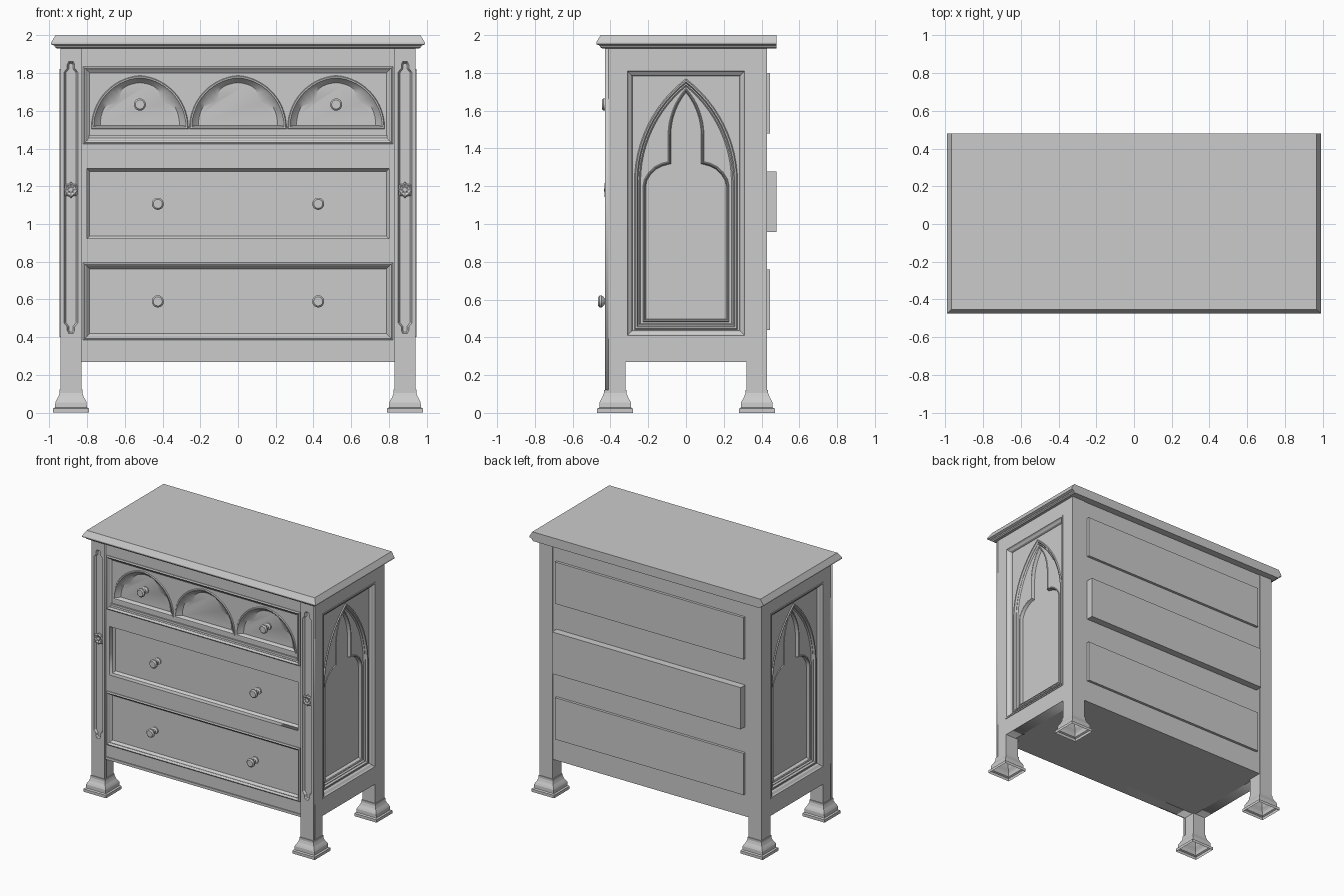
import bpy, bmesh, math
from mathutils import Matrix, Vector

if "Cube" in bpy.data.objects:
    bpy.data.objects.remove(bpy.data.objects["Cube"])

R90 = math.pi / 2
FLAT = Matrix.Identity(4)
FRONT = Matrix.Rotation(R90, 4, 'X')            # local (x, y, depth) -> (x, z, -y)
SIDES = [(s, Matrix.Rotation(s * R90, 4, 'Z') @ FRONT) for s in (1, -1)]


def finish(ob, smooth=False):
    bpy.ops.object.select_all(action='DESELECT')
    ob.select_set(True)
    bpy.context.view_layer.objects.active = ob
    if ob.type == 'CURVE':
        bpy.ops.object.convert(target='MESH')
    if smooth:
        bpy.ops.object.shade_smooth_by_angle(angle=math.radians(35))
    return ob


def loft(name, rings, rot, cap0=False, cap1=True, smooth=False):
    """Skin a stack of (outline, depth) rings with equal point counts."""
    bm = bmesh.new()
    vs = [[bm.verts.new(rot @ Vector((x, y, d))) for x, y in pts] for pts, d in rings]
    for a, b in zip(vs, vs[1:]):
        n = len(a)
        for i in range(n):
            j = (i + 1) % n
            bm.faces.new((a[i], a[j], b[j], b[i]))
    if cap0:
        bm.faces.new(vs[0][::-1])
    if cap1:
        bm.faces.new(vs[-1])
    me = bpy.data.meshes.new(name)
    bm.to_mesh(me)
    bm.free()
    ob = bpy.data.objects.new(name, me)
    bpy.context.collection.objects.link(ob)
    return finish(ob, smooth)


def plate(name, outlines, d0, d1, rot):
    """Flat board between two depths; outlines after the first are holes."""
    cu = bpy.data.curves.new(name, 'CURVE')
    cu.dimensions, cu.fill_mode, cu.extrude = '2D', 'BOTH', (d1 - d0) / 2
    for pts in outlines:
        sp = cu.splines.new('POLY')
        sp.points.add(len(pts) - 1)
        for p, (x, y) in zip(sp.points, pts):
            p.co = (x, y, 0, 1)
        sp.use_cyclic_u = True
    ob = bpy.data.objects.new(name, cu)
    bpy.context.collection.objects.link(ob)
    ob.matrix_world = rot @ Matrix.Translation((0, 0, (d0 + d1) / 2))
    return finish(ob)


def rect(x0, x1, y0, y1):
    return [(x0, y0), (x1, y0), (x1, y1), (x0, y1)]


def box(name, x0, x1, y0, y1, z0, z1):
    return loft(name, [(rect(x0, x1, y0, y1), z0), (rect(x0, x1, y0, y1), z1)], FLAT, True)


def circle(cx, cy, r, n=20, lobe=1.0):
    return [(cx + r * (lobe if i % 2 else 1) * math.cos(math.tau * i / n),
             cy + r * (lobe if i % 2 else 1) * math.sin(math.tau * i / n)) for i in range(n)]


def inset(pts, d):
    """Mitred inward offset of a counter-clockwise outline."""
    out = []
    for i, p in enumerate(pts):
        p, a, b = Vector(p), Vector(pts[i - 1]), Vector(pts[(i + 1) % len(pts)])
        e, f = (p - a).normalized(), (b - p).normalized()
        n1, n2 = Vector((-e.y, e.x)), Vector((-f.y, f.x))
        q = p + (n1 + n2) * (d / (1 + n1.dot(n2)))
        out.append((q.x, q.y))
    return out


def moulding(name, pts, profile, rot, cap=True, smooth=False):
    return loft(name, [(inset(pts, i), d) for i, d in profile], rot, False, cap, smooth)


def sym(half, cx=0):
    left = [(-x, y) for x, y in reversed(half) if x > 1e-5]
    return [(cx + x, y) for x, y in half + left]


def arc_half(w, z, apex, n=10):
    """Right half of a pointed arch, from the springing up to the apex."""
    h = apex - z
    c = (h * h - w * w) / (2 * w)
    a = math.atan2(h, c)
    pts = [(-c + (c + w) * math.cos(a * i / n), z + (c + w) * math.sin(a * i / n)) for i in range(n)]
    return pts + [(0, apex)]


# Top slab with moulded front and side edges, straight at the back
loft("top_slab", [(rect(-a, a, -a + .515, .48), z) for a, z in
                  ((.96, 1.93), (.97, 1.937), (.972, 1.945), (.99, 1.952), (.99, 1.962), (.967, 2.0))],
     FLAT, True)

# Carcass core
box("carcass", -.85, .85, -.34, .425, .27, 1.935)

# Posts, feet, slots and rosettes
slot_half = [(.012, .42), (.02, .435), (.02, .455), (.036, .475),
             (.036, 1.805), (.02, 1.825), (.02, 1.845), (.012, 1.86)]
foot = ((.095, 0), (.095, .022), (.084, .028), (.083, .055), (.077, .068), (.067, .085), (.06, .105), (.06, .122), (.055, .122))
for sx in (1, -1):
    cx = sx * .885
    for name, cy in (("front", -.375), ("back", .375)):
        y0 = -.41 if cy < 0 else .32
        box(name + "_post", cx - .055, cx + .055, y0, cy + .055, .12, 1.935)
        loft(name + "_foot", [(rect(cx - r, cx + r, cy - r, cy + r), z) for r, z in foot], FLAT, False, False)
    slot = sym(slot_half, cx)
    plate("front_post_face", [rect(cx - .055, cx + .055, .12, 1.935), slot], .405, .43, FRONT)
    moulding("post_slot", slot, [(0, .43), (.006, .418), (.009, .414)], FRONT)
    loft("post_rosette", [(circle(cx, 1.18, r, 16, .8), d) for r, d in
                          ((.043, .412), (.043, .425), (.034, .432), (.016, .424))], FRONT)
    loft("rosette_bead", [(circle(cx, 1.18, r, 12), d) for r, d in
                          ((.014, .42), (.013, .43), (.007, .434))], FRONT)

# Front frame with three drawer openings
drawers = [("bottom", .59, 0.0), ("middle", 1.107, .035), ("top", 1.63, 0.0)]
plate("front_frame", [rect(-.835, .835, .27, 1.935)] +
      [rect(-.8, .8, z - .185, z + .187) for _, z, _ in drawers], .33, .415, FRONT)
box("front_bottom_bead", -.83, .83, -.422, -.34, .27, .29)

# Drawers: moulded front, box showing through the back, knobs
knob = ((.026, 0), (.026, .008), (.013, .016), (.013, .034), (.024, .042), (.032, .052), (.032, .062), (.024, .07))
for name, z, back in drawers:
    top = name == "top"
    face = .402 if top else .395 - back
    edge = rect(-.82, .82, z - .205, z + .205)
    moulding(name + "_drawer_front", edge,
             [(0, .40 - back), (0, .422 - back), (.008, .428 - back), (.016, .422 - back),
              (.02, .412 - back), (.034, face)], FRONT, not top)
    box(name + "_drawer_box", -.8, .8, .3, .445 + back, z - .15, z + .17)
    kx = .52 if top else .425
    floor = .375 if top else face
    for s in (1, -1):
        loft(name + "_knob", [(circle(s * kx, z if not top else 1.633, r), floor + d) for r, d in knob],
             FRONT, smooth=True)

# Three cusped arches carved in the top drawer
half = arc_half(.25, 1.51, 1.78, 14)
small = []
for i, (x, y) in enumerate(half):
    k = .84 - .17 * math.exp(-((i / 14 - .52) / .13) ** 2)
    small.append((x * k, 1.522 + (y - 1.51) * k))
arches = [sym(half, cx) for cx in (-.52, 0, .52)]
plate("arch_panel", [inset(rect(-.82, .82, 1.425, 1.835), .033)] + arches, .36, .402, FRONT)
box("lower_bead", -.79, .79, -.412, -.39, 1.455, 1.472)
for cx, pts in zip((-.52, 0, .52), arches):
    loft("arch_niche", [(inset(pts, -.008), .40), (inset(pts, -.003), .409), (inset(pts, .005), .408),
                        (inset(pts, .01), .4), (sym(small, cx), .375)], FRONT, smooth=True)

# Side panels: rails, frame moulding, pointed arch, cusped inner opening
arch = sym([(.27, .445)] + arc_half(.27, 1.22, 1.765, 12))
cusp = sym([(.225, .485), (.225, 1.2), (.218, 1.235), (.195, 1.272), (.165, 1.3), (.13, 1.318), (.092, 1.328)]
           + arc_half(.092, 1.47, 1.715, 8))
frame = rect(-.32, .32, .40, 1.82)
for s, rot in SIDES:
    plate("side_frame", [rect(-.325, .325, .27, 1.935), inset(frame, .002)], .84, .94, rot)
    moulding("side_frame_moulding", frame,
             [(0, .94), (0, .945), (.01, .945), (.016, .935), (.03, .925), (.036, .91)], rot, False)
    plate("side_panel", [inset(frame, .03), arch], .85, .911, rot)
    moulding("side_arch_moulding", arch,
             [(-.004, .91), (.002, .918), (.01, .916), (.016, .902), (.022, .904), (.03, .893)], rot, False, True)
    plate("side_tracery", [inset(arch, .024), cusp], .85, .894, rot)
    moulding("side_inner_panel", cusp,
             [(-.004, .893), (.001, .899), (.006, .896), (.012, .872)], rot, True, True)
